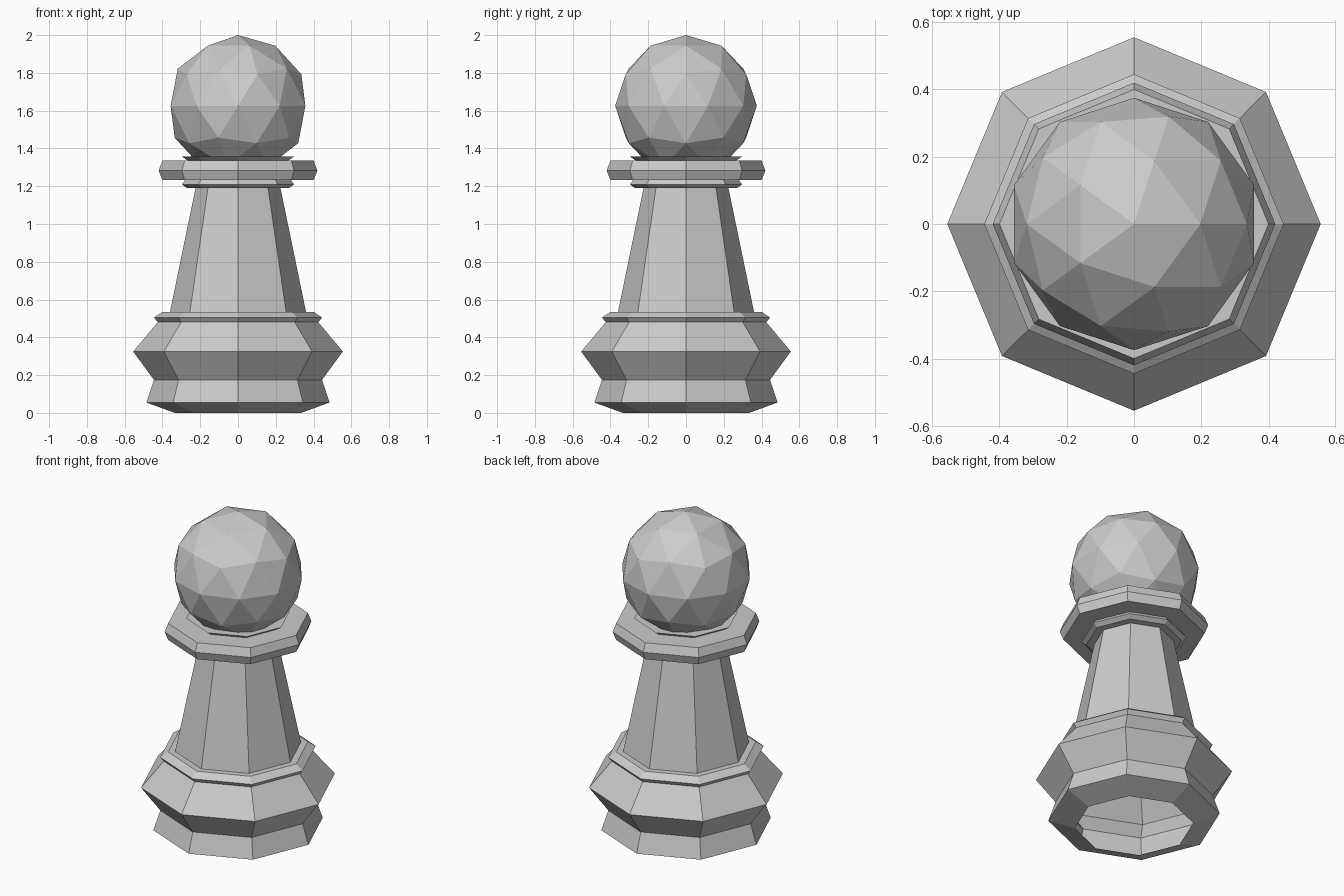
import bpy, bmesh
from math import cos, sin, pi

if "Cube" in bpy.data.objects:
    bpy.data.objects.remove(bpy.data.objects["Cube"])

SIDES = 8


def lathe(name, profile):
    """Faceted eight-sided shell from (radius, z) points, listed bottom to top."""
    bm = bmesh.new()
    rings = [[bm.verts.new((r * cos(2 * pi * i / SIDES), r * sin(2 * pi * i / SIDES), z))
              for i in range(SIDES)] for r, z in profile]
    for low, high in zip(rings, rings[1:]):
        for i in range(SIDES):
            j = (i + 1) % SIDES
            bm.faces.new((low[i], low[j], high[j], high[i]))
    mesh = bpy.data.meshes.new(name)
    bm.to_mesh(mesh)
    bm.free()
    obj = bpy.data.objects.new(name, mesh)
    bpy.context.collection.objects.link(obj)
    return obj


# Hollow foot, open underneath, with its wide ridge and top step
lathe("base", [(0.335, 0), (0.485, 0.055), (0.445, 0.175), (0.555, 0.325),
               (0.425, 0.48), (0.445, 0.505), (0.40, 0.535), (0.36, 0.535)])

# Tapered column
lathe("stem", [(0.36, 0.535), (0.225, 1.19)])

# Stepped collar under the head, with a small flared lip above and below
lathe("collar", [(0.225, 1.19), (0.27, 1.19), (0.297, 1.21), (0.28, 1.232),
                 (0.40, 1.232), (0.42, 1.283), (0.40, 1.335),
                 (0.265, 1.335), (0.297, 1.357), (0.20, 1.357)])

# Faceted ball head
bpy.ops.mesh.primitive_ico_sphere_add(subdivisions=2, radius=0.375, location=(0, 0, 1.625))
bpy.context.object.name = "head"
